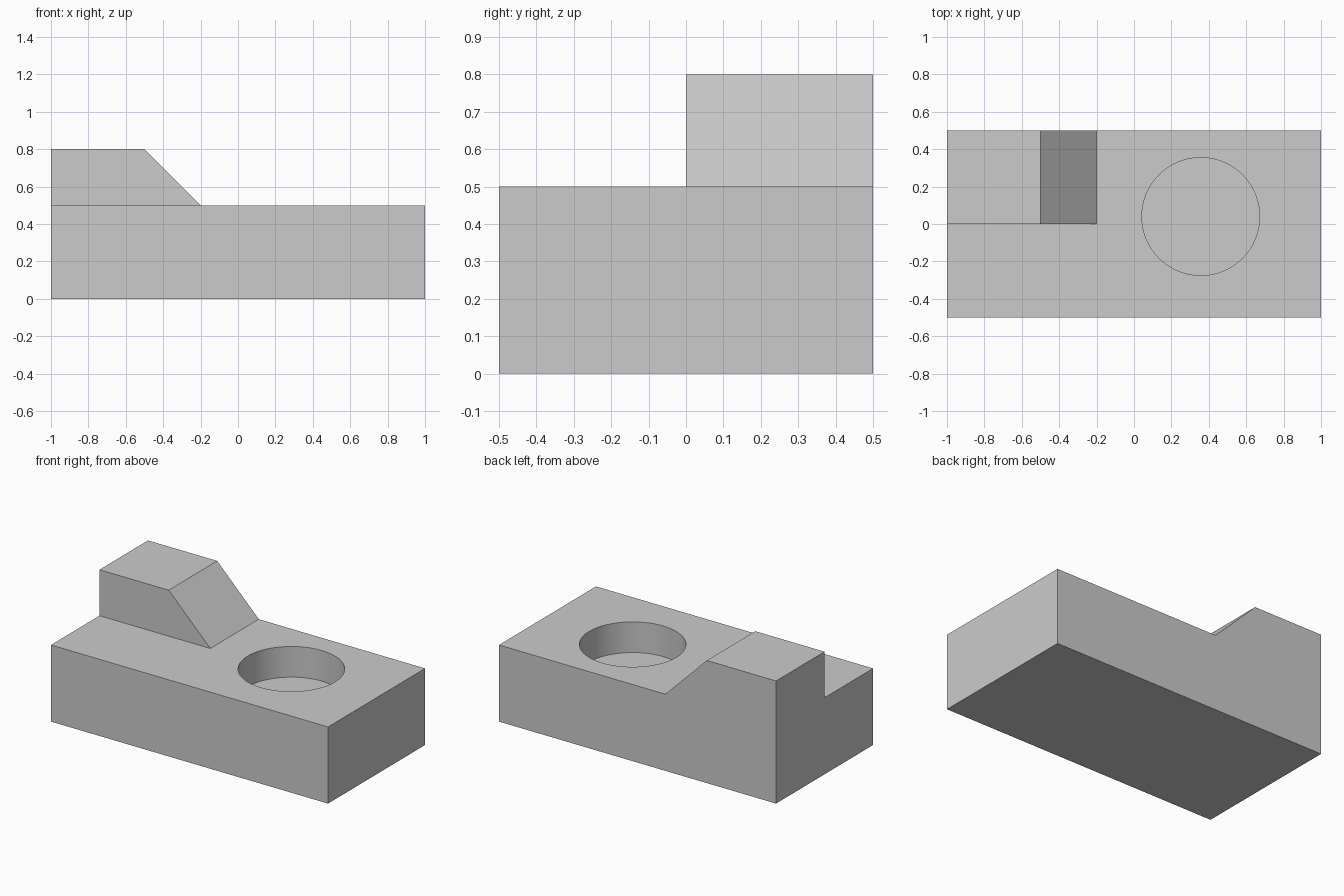
import bpy
import bmesh
from mathutils import Matrix

default_cube = bpy.data.objects.get("Cube")
if default_cube:
    bpy.data.objects.remove(default_cube, do_unlink=True)

grey = bpy.data.materials.new("plain grey")
grey.use_nodes = True
colour = (0.6, 0.6, 0.6, 1)
grey.diffuse_color = colour
grey.node_tree.nodes["Principled BSDF"].inputs["Base Color"].default_value = colour


def add_object(name, bm):
    bmesh.ops.recalc_face_normals(bm, faces=bm.faces)
    mesh = bpy.data.meshes.new(name)
    bm.to_mesh(mesh)
    bm.free()
    mesh.materials.append(grey)
    obj = bpy.data.objects.new(name, mesh)
    bpy.context.collection.objects.link(obj)
    return obj


def extrude_profile(name, points, y_front, y_back):
    """Solid from an (x, z) outline swept along y."""
    bm = bmesh.new()
    face = bm.faces.new([bm.verts.new((x, y_front, z)) for x, z in points])
    swept = bmesh.ops.extrude_face_region(bm, geom=[face])["geom"]
    verts = [v for v in swept if isinstance(v, bmesh.types.BMVert)]
    bmesh.ops.translate(bm, verts=verts, vec=(0, y_back - y_front, 0))
    return add_object(name, bm)


def cut(target, cutter):
    cutter.hide_render = True
    mod = target.modifiers.new("cut", "BOOLEAN")
    mod.operation = "DIFFERENCE"
    mod.solver = "EXACT"
    mod.object = cutter
    bpy.context.view_layer.objects.active = target
    bpy.ops.object.modifier_apply(modifier=mod.name)
    bpy.data.objects.remove(cutter, do_unlink=True)


# Block with the sloped step along its whole depth
block = extrude_profile(
    "block",
    [(-1, 0), (1, 0), (1, 0.5), (-0.2, 0.5), (-0.5, 0.8), (-1, 0.8)],
    -0.5, 0.5)

# Remove the front half of the raised step
cut(block, extrude_profile(
    "step_cutter", [(-1.2, 0.5), (0, 0.5), (0, 1), (-1.2, 1)], -0.7, 0))

# Blind round pocket in the top
depth, above = 0.2, 0.1
bm = bmesh.new()
bmesh.ops.create_cone(
    bm, cap_ends=True, segments=64, radius1=0.315, radius2=0.315,
    depth=depth + above,
    matrix=Matrix.Translation((0.357, 0.04, 0.5 + (above - depth) / 2)))
cut(block, add_object("pocket_cutter", bm))

# Smooth pocket wall, crisp block edges
bpy.ops.object.select_all(action="DESELECT")
block.select_set(True)
bpy.context.view_layer.objects.active = block
bpy.ops.object.shade_smooth_by_angle(angle=0.5)
